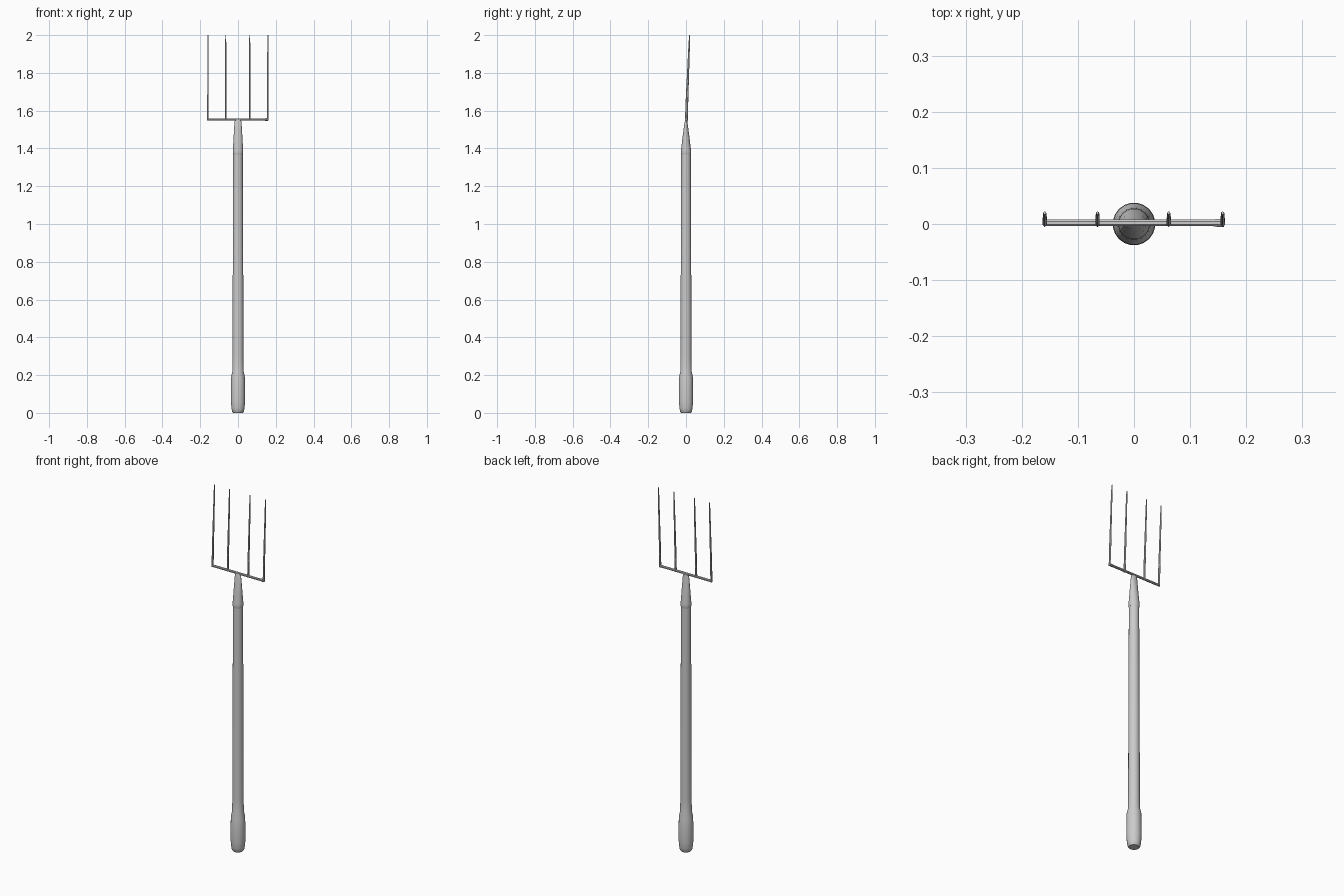
import bpy, bmesh
from math import cos, sin, pi

if "Cube" in bpy.data.objects:
    bpy.data.objects.remove(bpy.data.objects["Cube"])


def loft(name, rings, sides, x=0.0):
    """Skin elliptical rings (z, half width x, half depth y, centre y) into a capped solid."""
    bm = bmesh.new()
    loops = []
    for z, rx, ry, cy in rings:
        loops.append([bm.verts.new((x + rx * cos(2 * pi * (i + .5) / sides),
                                    cy + ry * sin(2 * pi * (i + .5) / sides), z))
                      for i in range(sides)])
    for a, b in zip(loops, loops[1:]):
        for i in range(sides):
            j = (i + 1) % sides
            bm.faces.new((a[i], a[j], b[j], b[i]))
    bm.faces.new(loops[0][::-1])
    bm.faces.new(loops[-1])
    mesh = bpy.data.meshes.new(name)
    bm.to_mesh(mesh)
    bm.free()
    ob = bpy.data.objects.new(name, mesh)
    bpy.context.collection.objects.link(ob)
    bpy.ops.object.select_all(action='DESELECT')
    ob.select_set(True)
    bpy.context.view_layer.objects.active = ob
    bpy.ops.object.shade_smooth_by_angle(angle=0.6)
    return ob


# Wooden handle with a swollen grip at the foot
profile = [(0, .026), (.006, .031), (.025, .035), (.06, .038), (.19, .037),
           (.22, .030), (.30, .029), (.80, .028), (1.372, .0255)]
loft("handle", [(z, r, r, 0) for z, r in profile], 20)

# Metal socket, flattening towards the crossbar
loft("socket", [(1.368, .026, .026, 0), (1.376, .028, .028, 0),
                (1.39, .0275, .027, 0), (1.46, .0235, .0185, 0),
                (1.53, .0195, .009, 0), (1.548, .017, .006, .001),
                (1.555, .012, .005, .002)], 20)

# Crossbar, lofted upright then laid along x
bar = loft("crossbar", [(-.16, .0065, .0065, 0), (.142, .0065, .0065, 0),
                        (.147, .0075, .0075, 0), (.16, .0075, .0075, 0)], 8)
bar.rotation_euler = (0, pi / 2, 0)
bar.location = (0, .002, 1.553)

# Four thin tines leaning gently backwards
for n, x in enumerate((-.159, -.065, .062, .158)):
    loft(f"tine_{n + 1}", [(1.548, .0045, .0075, .002), (1.65, .0045, .007, .005),
                           (1.80, .004, .0055, .011), (1.95, .0035, .004, .017),
                           (2.0, .0025, .003, .0195)], 6, x)
